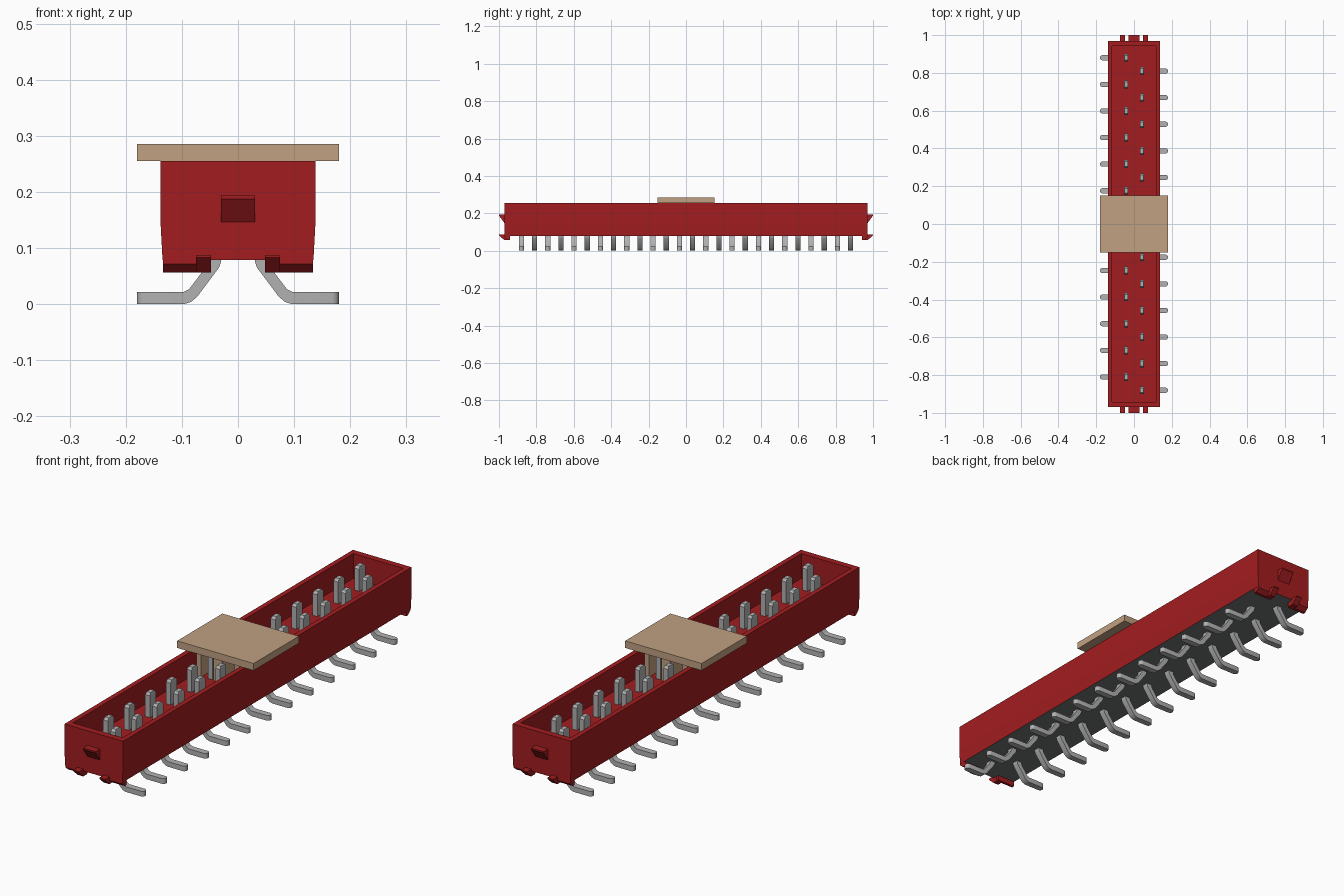
import bpy, bmesh, math
from mathutils import Vector

cube = bpy.data.objects.get("Cube")
if cube:
    bpy.data.objects.remove(cube, do_unlink=True)


def material(name, rgb):
    m = bpy.data.materials.new(name)
    m.use_nodes = True
    m.diffuse_color = (*rgb, 1)
    m.node_tree.nodes["Principled BSDF"].inputs["Base Color"].default_value = (*rgb, 1)
    return m


RED = material("dark red plastic", (0.365, 0.012, 0.014))
TAN = material("tan plastic", (0.53, 0.355, 0.225))
METAL = material("grey metal", (0.44, 0.44, 0.44))
SLATE = material("slate underside", (0.165, 0.18, 0.18))


def finish(bm, name, *mats):
    bmesh.ops.recalc_face_normals(bm, faces=bm.faces)
    mesh = bpy.data.meshes.new(name)
    bm.to_mesh(mesh)
    bm.free()
    for m in mats:
        mesh.materials.append(m)
    ob = bpy.data.objects.new(name, mesh)
    bpy.context.collection.objects.link(ob)
    return ob


def loft(rings):
    """Stack rectangles given as half width, half length, height."""
    bm = bmesh.new()
    loops = [[bm.verts.new((sx * a, sy * b, z)) for sx, sy in
              ((-1, -1), (1, -1), (1, 1), (-1, 1))] for a, b, z in rings]
    for lo, hi in zip(loops, loops[1:]):
        for i in range(4):
            j = (i + 1) % 4
            bm.faces.new((lo[i], lo[j], hi[j], hi[i]))
    bm.faces.new(loops[0])
    bm.faces.new(loops[-1])
    return bm


def prism(points, axis, start, end):
    """Extrude a profile in (side, z) along x or y."""
    bm = bmesh.new()
    place = (lambda s, z: (start, s, z)) if axis == "x" else (lambda s, z: (s, start, z))
    face = bm.faces.new([bm.verts.new(place(s, z)) for s, z in points])
    new = bmesh.ops.extrude_face_region(bm, geom=[face])["geom"]
    shift = Vector((end - start, 0, 0) if axis == "x" else (0, end - start, 0))
    bmesh.ops.translate(bm, vec=shift, verts=[v for v in new if isinstance(v, bmesh.types.BMVert)])
    return bm


# Open-topped housing with tapered lower sides and a slate underside
housing = finish(loft([(0.1345, 0.97, 0.079), (0.138, 0.97, 0.145), (0.138, 0.97, 0.2555),
                       (0.117, 0.943, 0.2555), (0.117, 0.943, 0.15)]), "housing", RED, SLATE)
for f in housing.data.polygons:
    if f.normal.z < -0.9:
        f.material_index = 1

# Latches and corner feet on both ends
latch = [(0.96, 0.194), (1.0, 0.194), (1.0, 0.188), (0.968, 0.144), (0.96, 0.144)]
bar = [(0.97, 0.085), (0.97, 0.072), (0.952, 0.057), (0.94, 0.057), (0.94, 0.085)]
hook = [(0.96, 0.088), (1.0, 0.088), (1.0, 0.083), (0.972, 0.057), (0.945, 0.057)]
for end, sy in (("front", -1), ("back", 1)):
    def flip(profile):
        return [(sy * s, z) for s, z in profile]
    finish(prism(flip(latch), "x", -0.03, 0.03), end + "_latch", RED)
    for side, sx in (("left", 1), ("right", -1)):
        finish(prism(flip(bar), "x", sx * 0.05, sx * 0.1335), f"{end}_{side}_foot", RED)
        finish(prism(flip(hook), "x", sx * 0.048, sx * 0.075), f"{end}_{side}_hook", RED)

# One bent lead with a rounded toe
lead_profile = [(0.18, 0), (0.097, 0), (0.084, 0.004), (0.073, 0.013), (0.034, 0.065),
                (0.03, 0.077), (0.03, 0.1), (0.055, 0.1), (0.055, 0.074), (0.059, 0.064),
                (0.087, 0.027), (0.097, 0.022), (0.18, 0.022)]
bm = prism(lead_profile, "y", -0.0135, 0.0135)
toe = [e for e in bm.edges if all(v.co.x > 0.179 for v in e.verts)
       and abs(e.verts[0].co.z - e.verts[1].co.z) > 0.01]
bmesh.ops.bevel(bm, geom=toe, offset=0.0125, segments=4, profile=0.5, affect="EDGES")
lead = finish(bm, "lead", METAL)
lead.select_set(True)
bpy.context.view_layer.objects.active = lead
bpy.ops.object.shade_smooth_by_angle(angle=math.radians(30))

# One flat-sided contact post with a chamfered tip
bm = loft([(0.011, 0.021, 0.1), (0.011, 0.021, 0.243), (0.009, 0.013, 0.253)])
bmesh.ops.translate(bm, vec=(0.042, 0, 0), verts=bm.verts)
post = finish(bm, "post", METAL)

# Two staggered rows, the second turned half round
COUNT, PITCH, FIRST = 13, 0.1408, -0.88
for part in (lead, post):
    for i in range(COUNT):
        y = FIRST + i * PITCH
        for side, turn in (("left", 0), ("right", math.pi)):
            ob = bpy.data.objects.new(f"{side}_{part.name}_{i + 1}", part.data)
            ob.location.y = -y if turn else y
            ob.rotation_euler.z = turn
            bpy.context.collection.objects.link(ob)
    bpy.data.objects.remove(part)

# Pick-up cap with gripping ribs underneath
finish(loft([(0.18, 0.152, 0.2555), (0.18, 0.152, 0.2855)]), "cap", TAN)
for name, x, half in (("left", 0.09, 0.011), ("centre", 0, 0.02), ("right", -0.09, 0.011)):
    rib = finish(loft([(half, 0.135, 0.152), (half, 0.135, 0.257)]), f"cap_{name}_rib", TAN)
    rib.location.x = x
